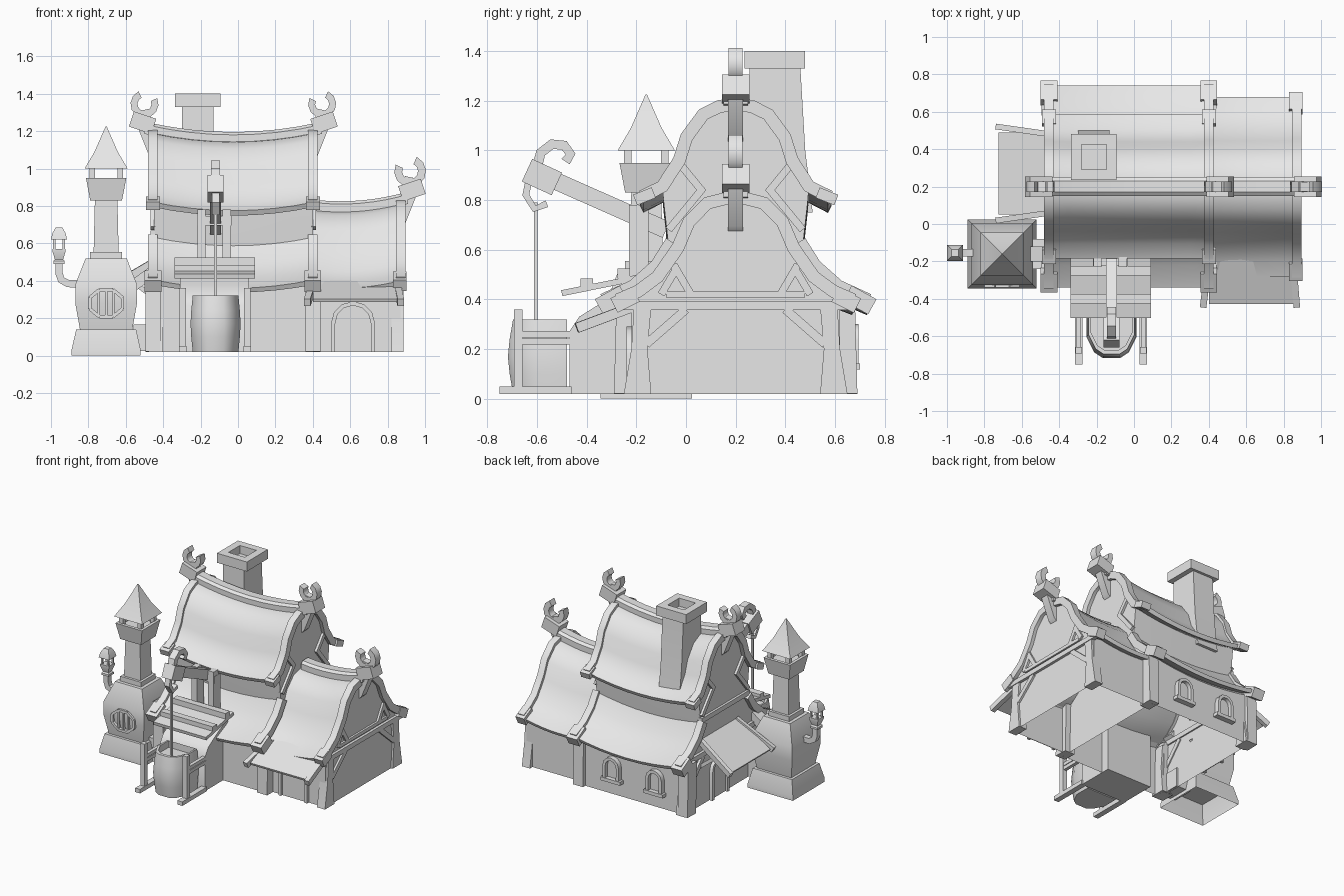
import bpy, bmesh, math
from mathutils import Vector

if "Cube" in bpy.data.objects:
    bpy.data.objects.remove(bpy.data.objects["Cube"])

GREY = (0.8, 0.8, 0.8, 1)
mat = bpy.data.materials.new("plain grey")
mat.use_nodes = True
mat.diffuse_color = GREY
mat.node_tree.nodes["Principled BSDF"].inputs["Base Color"].default_value = GREY
made = []
MID = 0.2          # y of the ridges
CX = -0.025        # x middle of the main house


def loft(name, rings, caps=(True, True), close=True):
    """Skin between rings of equal point count."""
    bm = bmesh.new()
    vs = [[bm.verts.new(p) for p in r] for r in rings]
    n = len(rings[0])
    for a, b in zip(vs, vs[1:]):
        for j in range(n if close else n - 1):
            k = (j + 1) % n
            bm.faces.new((a[j], a[k], b[k], b[j]))
    for cap, ring in zip(caps, (vs[0], vs[-1])):
        if cap:
            bm.faces.new(ring)
    bmesh.ops.recalc_face_normals(bm, faces=bm.faces)
    me = bpy.data.meshes.new(name)
    bm.to_mesh(me)
    bm.free()
    me.materials.append(mat)
    ob = bpy.data.objects.new(name, me)
    bpy.context.collection.objects.link(ob)
    made.append(ob)


def prism(name, pts, axis, lo, hi):
    put = (lambda p, t: (t, p[0], p[1])) if axis == "x" else (lambda p, t: (p[0], t, p[1]))
    loft(name, [[put(p, t) for p in pts] for t in (lo, hi)])


def beam(name, a, b, w, h):
    a, b = Vector(a), Vector(b)
    d = (b - a).normalized()
    side = d.cross(Vector((0, 0, 1)))
    if side.length < 0.01:
        side = d.cross(Vector((1, 0, 0)))
    side.normalize()
    up = side.cross(d) * h / 2
    side = side * w / 2
    loft(name, [[p + side + up, p - side + up, p - side - up, p + side - up] for p in (a, b)])


def tower(name, x, y, rings, caps=(True, True)):
    """Square stack given by (height, half width) rings."""
    loft(name, [[(x + i * h, y + j * h, z) for i, j in ((1, 1), (-1, 1), (-1, -1), (1, -1))]
                for z, h in rings], caps)


def offset(path, d):
    out = []
    for i, p in enumerate(path):
        a, b = Vector(path[max(i - 1, 0)]), Vector(path[min(i + 1, len(path) - 1)])
        t = (b - a).normalized()
        out.append((p[0] - t.y * d, p[1] + t.x * d))
    return out


def strip(path, d0, d1):
    return offset(path, d0) + offset(path, d1)[::-1]


def full(half):
    return [(MID - y, z) for y, z in half[:0:-1]] + [(MID + y, z) for y, z in half]


def flip(pts, s):
    return [(MID + s * y, z) for y, z in pts]


def main_sag(x):
    return -0.05 * (1 - ((x - CX) / 0.45) ** 2)


def wing_sag(x):
    return -0.05 + 0.4 * (x - 0.55) ** 2


def sagged(name, pts, x0, x1, sag, caps=(True, True), close=True):
    xs = [x0 + (x1 - x0) * i / 8 for i in range(9)]
    loft(name, [[(x, y, z + sag(x) * min(1, max(0, (z - 0.2) / 0.2))) for y, z in pts]
                for x in xs], caps, close)


# Roof profiles, from the ridge to the eave
upper = [(0, 1.2), (.07, 1.19), (.14, 1.155), (.21, 1.06), (.24, .965), (.305, .865), (.385, .825)]
lower = [(.27, .64), (.33, .545), (.42, .465), (.54, .41)]
wing = [(0, .83), (.12, .8), (.2, .72), (.245, .615), (.325, .5), (.4, .445), (.48, .41)]

# Bodies, open underneath
body = offset(upper, -.015)[:-1] + [(.29, .8), (.27, .62)] + offset(lower, -.015)[1:-1] + [(.46, .4), (.46, .02)]
sagged("main_body", full(body), -.45, .4, main_sag, close=False)
wing_body = offset(wing, -.015)[:-1] + [(.42, .4), (.42, .02)]
sagged("wing_body", full(wing_body), .4, .87, wing_sag, close=False)

# Roof skins
sagged("upper_roof", strip(full(upper), 0, -.03), -.46, .41, main_sag)
sagged("wing_roof", strip(full(wing), 0, -.03), .4, .87, wing_sag)
for s in (-1, 1):
    sagged("lower_roof", flip(strip(lower, 0, -.03), s), -.46, .41, main_sag)

# Gable boards and eave blocks
for x in (-.455, .4):
    prism("upper_gable_board", strip(full(upper), .012, -.04), "x", x - .025, x + .025)
    for s in (-1, 1):
        prism("lower_gable_board", flip(strip(lower, .012, -.04), s), "x", x - .025, x + .025)
        beam("upper_eave_block", (x, MID + s * .33, .83), (x, MID + s * .405, .8), .075, .045)
        beam("lower_eave_block", (x, MID + s * .45, .425), (x, MID + s * .55, .37), .09, .07)
        beam("main_post", (x, MID + s * .44, .02), (x, MID + s * .43, .4), .08, .1)
prism("wing_gable_board", strip(full(wing), .012, -.04), "x", .845, .895)
for s in (-1, 1):
    beam("wing_eave_block", (.865, MID + s * .4, .42), (.865, MID + s * .49, .375), .07, .065)

# Tapered wall posts
for s in (-1, 1):
    post = [(.34, .02), (.45, .02), (.42, .2), (.41, .37), (.34, .37), (.355, .2)]
    prism("wing_post", flip(post, s), "x", .82, .885)
    prism("house_post", flip([(y + .04, z) for y, z in post], s), "x", -.475, -.4)
    beam("wing_brace", (.875, MID + s * .36, .22), (.875, MID + s * .2, .36), .02, .035)
    beam("wing_gable_brace", (.875, MID + s * .3, .42), (.875, MID + s * .235, .53), .02, .03)
    beam("wing_gable_brace", (.875, MID + s * .25, .54), (.875, MID + s * .18, .42), .02, .03)
    for x in (-.455, .405):
        beam("gable_brace", (x, MID + s * .22, .94), (x, MID + s * .13, .83), .025, .03)
        beam("gable_brace", (x, MID + s * .13, .85), (x, MID + s * .27, .68), .025, .03)
    beam("house_brace", (-.455, MID + s * .4, .22), (-.455, MID + s * .26, .38), .025, .035)
beam("wing_tie_beam", (.875, -.27, .375), (.875, .67, .375), .03, .035)
beam("wing_collar_beam", (.875, -.08, .42), (.875, .48, .42), .02, .025)
beam("house_tie_beam", (-.455, -.27, .4), (-.455, .67, .4), .03, .035)
beam("house_collar_beam", (-.455, -.08, .65), (-.455, .48, .65), .025, .035)

# Curved ridge beams
ridge = [(-.05, -.02), (-.05, .03), (-.03, .045), (.03, .045), (.05, .03), (.05, -.02)]
ridge_main = [(MID + y, 1.2 + z) for y, z in ridge]
ridge_wing = [(MID + y, .83 + z) for y, z in ridge]
sagged("main_ridge", ridge_main, -.5, .45, main_sag)
sagged("wing_ridge", ridge_wing, .41, .91, wing_sag)


# Ridge ends: block, bracket and open jaw ornament
def ridge_end(x, z, s, r):
    beam("ridge_block", (x, MID, z + .02), (x + s * .12, MID, z + .06), .11, .085)
    prism("ridge_bracket", [(x, z), (x + s * .08, z), (x + s * .02, z - .15), (x, z - .17)],
          "y", MID - .03, MID + .03)
    beam("jaw_neck", (x + s * .03, MID, z + .04), (x + s * .045, MID, z + .11), .05, .045)
    cx, cz = x + s * .05, z + .14
    arc = [math.radians(a) for a in range(155, 426, 30)]
    ring = [(cx + s * r * math.cos(a), cz + r * math.sin(a)) for a in arc]
    ring += [(cx + s * r * .5 * math.cos(a), cz + r * .5 * math.sin(a)) for a in arc[::-1]]
    prism("jaw", ring, "y", MID - .028, MID + .028)


ridge_end(.4, 1.205, 1, .075)
ridge_end(2 * CX - .4, 1.205, -1, .075)
ridge_end(.87, .845, 1, .085)

# Stone chimney with hollow cap
loft("chimney_shaft", [[(-.3, .255, z), (-.13, .255, z), (-.13, y, z), (-.3, y, z)]
                       for z, y in ((.75, .51), (1.0, .48), (1.34, .46))])
tower("chimney_cap", -.215, .358, [(1.33, .09), (1.33, .122), (1.4, .122), (1.4, .067), (1.3, .067)])


# Arched openings with a raised frame
def arch(name, axis, c, w, z0, h, face, out):
    path = [(c - w / 2, z0)] + [(c - w / 2 * math.cos(a), z0 + h - w / 2 + w / 2 * math.sin(a))
                                for a in [math.pi * i / 6 for i in range(7)]] + [(c + w / 2, z0)]
    prism(name + "_frame", strip(path, 0, -.022), axis, face, face + out)
    prism(name + "_panel", path, axis, face, face + out * .2)


for x in (-.22, .13):
    arch("back_window", "y", x, .13, .13, .17, .66, .035)
    beam("back_sill", (x - .08, .675, .13), (x + .08, .675, .13), .05, .025)
arch("wing_door", "y", .615, .235, .02, .27, -.22, -.02)
arch("side_door", "x", .27, .2, .02, .3, -.45, -.025)

# Front awning over the wing door
beam("front_awning", (.63, -.16, .405), (.63, -.425, .295), .46, .018)
for x, e in ((.4, .37), (.85, .87)):
    beam("awning_rafter", (x, -.2, .375), (e, -.44, .285), .035, .04)

# Side awning
beam("side_awning", (-.45, .27, .5), (-.72, .27, .34), .44, .018)
for y, e in ((.06, .02), (.48, .52)):
    beam("side_awning_rafter", (-.45, y, .5), (-.73, e, .335), .03, .04)
    beam("side_awning_strut", (-.45, y, .31), (-.58, y, .41), .025, .025)

# Front porch with plank roof
porch = [(-.2, .02), (-.47, .02), (-.47, .27), (-.43, .33), (-.35, .38), (-.2, .46)]
prism("porch", porch, "x", -.31, .06)
beam("porch_roof", (-.125, -.5, .425), (-.125, -.18, .49), .43, .024)
for y, z in ((-.4, .465), (-.25, .505)):
    beam("porch_plank", (-.34, y, z), (.09, y, z), .05, .04)

# Barrel with open top, posts and rails
plan = [(-.13, .0), (-.13, -.12), (-.09, -.2), (-.045, -.23), (.045, -.23), (.09, -.2), (.13, -.12), (.13, .0)]
loft("barrel", [[(-.12 + x * k, -.48 + y * k, z) for x, y in plan] for z, k in
                ((.02, .94), (.1, 1), (.17, 1.03), (.24, 1), (.32, .94), (.32, .84), (.27, .84))])
for x in (-.295, .05):
    beam("rail_runner", (x, -.75, .035), (x, -.46, .035), .04, .03)
    beam("rail_post", (x, -.675, .04), (x, -.675, .36), .035, .035)
    for z in (.23, .26):
        beam("rail", (x, -.68, z), (x, -.46, z), .025, .025)

# Crane: posts, boom, hook and rope
for x in (-.195, -.06):
    beam("crane_post", (x, -.19, .46), (x, -.19, .78), .08, .045)
beam("crane_axle", (-.22, -.2, .72), (-.035, -.2, .72), .05, .05)
beam("crane_boom", (-.12, -.08, .68), (-.12, -.6, .91), .06, .07)
beam("crane_head", (-.12, -.52, .865), (-.12, -.64, .92), .085, .1)
curl = [(-.6, .93), (-.585, .99), (-.54, 1.025), (-.49, 1.02), (-.465, .985), (-.485, .955)]
prism("crane_curl", strip(curl, .02, -.02), "x", -.145, -.095)
prism("crane_hook", strip([(-.63, .89), (-.645, .82), (-.61, .765), (-.56, .785)], .014, -.014), "x", -.14, -.1)
beam("rope", (-.12, -.605, .28), (-.12, -.605, .79), .014, .014)

# Furnace
FX, FY = -.705, -.16
tower("furnace_base", FX, FY, [(0, .185), (.03, .185), (.14, .16)], (False, True))
tower("furnace_body", FX, FY, [(.14, .14), (.28, .165), (.38, .165), (.52, .11)])
tower("furnace_collar", FX, FY, [(.52, .085), (.555, .085)])
tower("furnace_shaft", FX, FY, [(.55, .067), (.84, .06)])
tower("furnace_head", FX, FY, [(.83, .085), (.95, .108), (.95, .085), (.93, .085)])
tower("furnace_roof", FX, FY, [(1.0, .115), (1.09, .062), (1.225, .003)])
for i in (-1, 1):
    for j in (-1, 1):
        beam("furnace_roof_post", (FX + i * .075, FY + j * .075, .93), (FX + i * .075, FY + j * .075, 1.02), .03, .03)
octo = [(FX + .095 * math.cos(a), .28 + .078 * math.sin(a))
        for a in [math.radians(22.5 + 45 * i) for i in range(9)]]
for p, q in zip(octo, octo[1:]):
    beam("grate_frame", (p[0], -.325, p[1]), (q[0], -.325, q[1]), .03, .018)
for i in (-1, 0, 1):
    beam("grate_bar", (FX + i * .04, -.325, .21), (FX + i * .04, -.325, .35), .02, .012)
beam("furnace_duct", (-.56, FY, .095), (-.44, FY, .095), .16, .14)
beam("furnace_pipe", (-.58, FY, .36), (-.44, FY, .46), .08, .06)

# Side pipe with lantern
pipe = [(-.85, .385), (-.91, .385), (-.945, .405), (-.957, .44), (-.957, .51)]
prism("side_pipe", strip(pipe, .02, -.02), "y", -.175, -.135)
tower("lantern_base", -.957, -.155, [(.49, .03), (.505, .03), (.515, .022), (.555, .035), (.57, .035)])
for i in (-1, 1):
    for j in (-1, 1):
        beam("lantern_post", (-.957 + i * .026, -.155 + j * .026, .56), (-.957 + i * .026, -.155 + j * .026, .63), .012, .012)
tower("lantern_cap", -.957, -.155, [(.62, .043), (.655, .035), (.685, .018)])

# Smooth shading with sharp edges kept
bpy.ops.object.select_all(action="DESELECT")
for ob in made:
    ob.select_set(True)
bpy.context.view_layer.objects.active = made[0]
bpy.ops.object.shade_smooth_by_angle(angle=math.radians(35))
